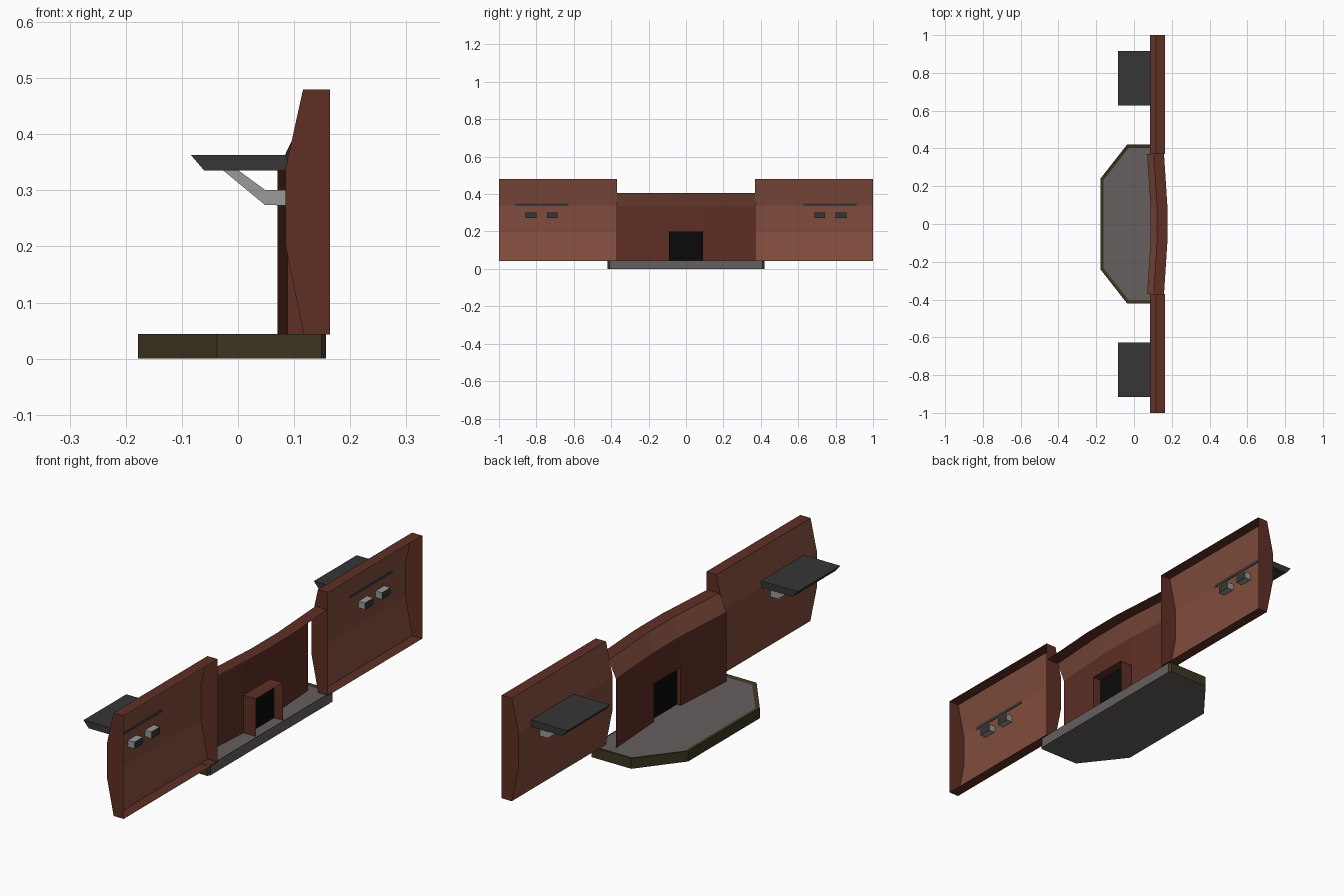
import bpy, bmesh

if "Cube" in bpy.data.objects:
    bpy.data.objects.remove(bpy.data.objects["Cube"])


def material(name, r, g, b):
    m = bpy.data.materials.new(name)
    m.diffuse_color = (r, g, b, 1)
    m.use_nodes = True
    m.node_tree.nodes["Principled BSDF"].inputs["Base Color"].default_value = m.diffuse_color
    return m


BRICK = material("brick_red", 0.22, 0.073, 0.047)
TRIM = material("dark_red", 0.113, 0.028, 0.018)
CHARCOAL = material("charcoal", 0.037, 0.037, 0.037)
GREY = material("stone_grey", 0.133, 0.112, 0.112)
OLIVE = material("olive", 0.047, 0.036, 0.015)
BLACK = material("black", 0.003, 0.003, 0.003)
STEEL = material("light_grey", 0.32, 0.32, 0.32)


def finish(bm, name, mats):
    me = bpy.data.meshes.new(name)
    bm.normal_update()
    bm.to_mesh(me)
    bm.free()
    for m in mats:
        me.materials.append(m)
    ob = bpy.data.objects.new(name, me)
    bpy.context.collection.objects.link(ob)
    return ob


def extrude_xz(bm, profile, y0, y1, skip=()):
    """Closed xz profile swept along y with end caps; returns side faces (None where skipped)."""
    a = [bm.verts.new((x, y0, z)) for x, z in profile]
    b = [bm.verts.new((x, y1, z)) for x, z in profile]
    n = len(profile)
    sides = []
    for i in range(n):
        j = (i + 1) % n
        sides.append(None if i in skip else bm.faces.new((a[i], a[j], b[j], b[i])))
    bm.faces.new(a[::-1])
    bm.faces.new(b)
    if not skip:
        bmesh.ops.recalc_face_normals(bm, faces=bm.faces[:])
    return sides


def mirror_y(ob):
    m = ob.modifiers.new("mirror", 'MIRROR')
    m.use_axis = (False, True, False)
    m.use_mirror_merge = False


# Wing walls: folded shells, open at the back
bm = bmesh.new()
wing = [(0.164, 0.48), (0.116, 0.48), (0.085, 0.34), (0.085, 0.20), (0.117, 0.043), (0.164, 0.043)]
sides = extrude_xz(bm, wing, 0.37, 1.0, skip=(5,))
for f in bm.faces:
    f.material_index = 1
for f in sides[1:4]:
    f.material_index = 0
bmesh.ops.recalc_face_normals(bm, faces=bm.faces[:])
if sides[2].normal.x > 0:
    bmesh.ops.reverse_faces(bm, faces=bm.faces[:])
mirror_y(finish(bm, "wing_wall", [BRICK, TRIM]))

# Canopies
bm = bmesh.new()
extrude_xz(bm, [(-0.084, 0.363), (0.087, 0.363), (0.087, 0.335), (-0.06, 0.335)], 0.628, 0.915)
mirror_y(finish(bm, "canopy", [CHARCOAL]))

# Canopy brackets, passing through the wall with dark ends
bracket = [(-0.027, 0.336), (0.0, 0.336), (0.048, 0.301), (0.115, 0.301), (0.115, 0.272), (0.048, 0.274)]
for k, y in enumerate((0.687, 0.80)):
    bm = bmesh.new()
    extrude_xz(bm, bracket, y, y + 0.057)
    bm.normal_update()
    for f in bm.faces:
        f.material_index = 1 if f.normal.x > 0.95 else 0
    mirror_y(finish(bm, f"bracket_{k}", [STEEL, CHARCOAL]))

# Centre wall: three bays bent in plan, sloped roof and top ledge
bays = [(-0.37, 0.07), (-0.09, 0.088), (0.09, 0.088), (0.37, 0.07)]
bm = bmesh.new()
rows = [(0, 0.04), (0, 0.2), (0, 0.335), (0.034, 0.405), (0.089, 0.405)]
grid = [[bm.verts.new((x + dx, y, z)) for dx, z in rows] for y, x in bays]
for i in range(3):
    for j in range(4):
        if i == 1 and j == 0:
            continue  # doorway
        f = bm.faces.new((grid[i][j], grid[i][j + 1], grid[i + 1][j + 1], grid[i + 1][j]))
        f.material_index = 1 if j == 2 else 0
bm.normal_update()
if all(f.normal.x > 0 for f in bm.faces if abs(f.normal.z) < 0.1):
    bmesh.ops.reverse_faces(bm, faces=bm.faces[:])
finish(bm, "centre_wall", [TRIM, BRICK])

# Door frame tunnel and dark door
bm = bmesh.new()
outline = [(-0.09, 0.04), (-0.09, 0.2), (0.09, 0.2), (0.09, 0.04)]
a = [bm.verts.new((0.088, y, z)) for y, z in outline]
b = [bm.verts.new((0.147, y, z)) for y, z in outline]
for i in range(3):
    bm.faces.new((a[i], b[i], b[i + 1], a[i + 1]))
finish(bm, "door_frame", [TRIM])
bm = bmesh.new()
bm.faces.new([bm.verts.new((0.106, y, z)) for y, z in outline])
finish(bm, "door", [BLACK])

# Base platform: olive sides and sloped rim, grey deck, back and underside
plan = [(0.157, -0.41), (0.157, 0.41), (0.149, 0.42), (-0.037, 0.42), (-0.178, 0.24),
        (-0.178, -0.24), (-0.037, -0.42), (0.149, -0.42)]
inner = [(0.157, -0.40), (0.157, 0.40), (0.147, 0.402), (-0.029, 0.402), (-0.161, 0.234),
         (-0.161, -0.234), (-0.029, -0.402), (0.147, -0.402)]
bm = bmesh.new()
low = [bm.verts.new((x, y, 0)) for x, y in plan]
top = [bm.verts.new((x, y, 0.044)) for x, y in plan]
deck = [bm.verts.new((x, y, 0.040)) for x, y in inner]
for i in range(8):
    j = (i + 1) % 8
    s = bm.faces.new((low[i], low[j], top[j], top[i]))
    r = bm.faces.new((top[i], top[j], deck[j], deck[i]))
    s.material_index = r.material_index = 0 if i == 0 else 1
bm.faces.new(deck)
bm.faces.new(low[::-1])
bmesh.ops.recalc_face_normals(bm, faces=bm.faces[:])
finish(bm, "base_platform", [GREY, OLIVE])
